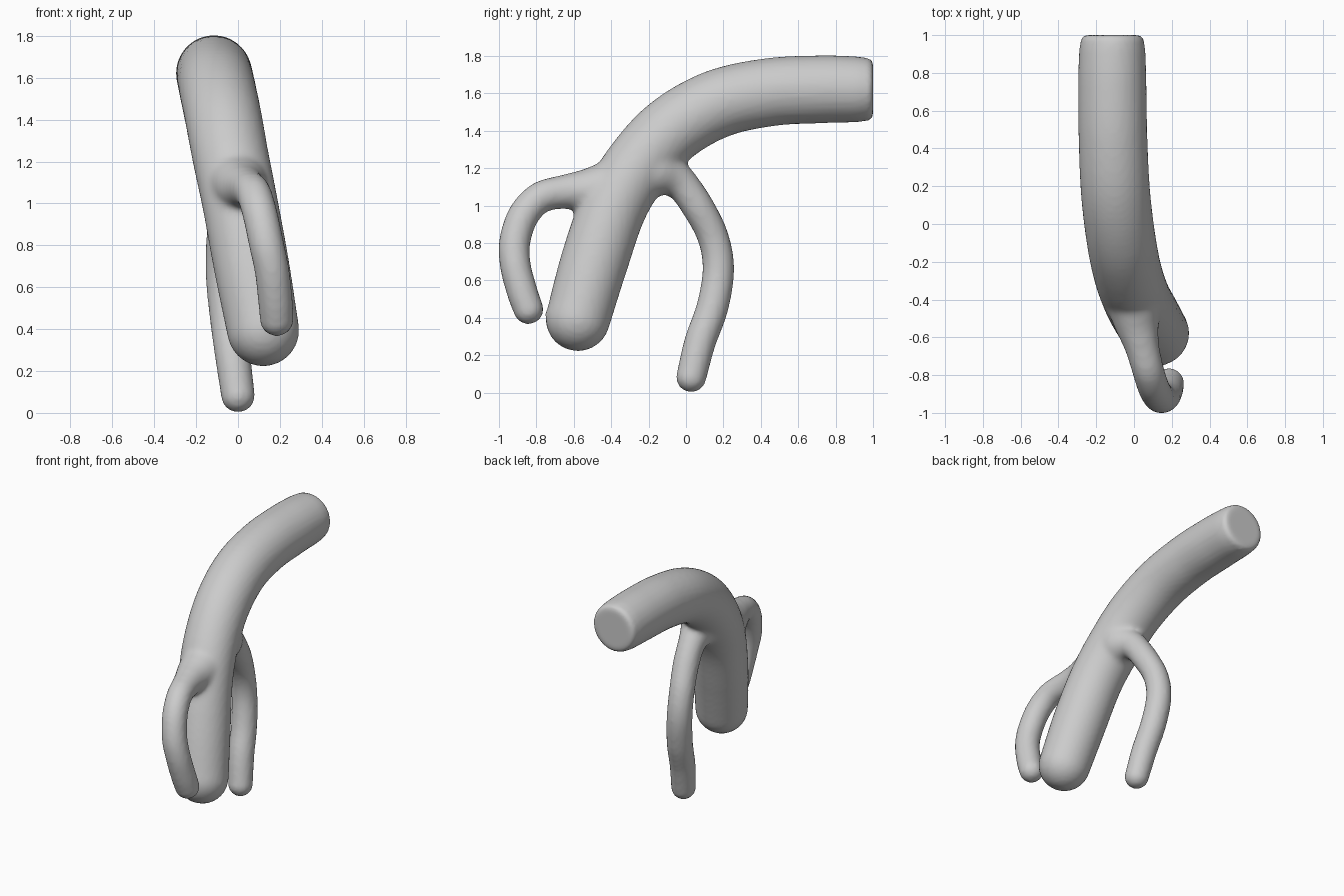
import bpy, bmesh, math
from mathutils import Vector

if "Cube" in bpy.data.objects:
    bpy.data.objects.remove(bpy.data.objects["Cube"])

bm = bmesh.new()
SIDES = 32


def spline(points, steps=8):
    """Catmull-Rom samples of (x, y, z, radius) points."""
    pts = [Vector(p) for p in points]
    pts = [2 * pts[0] - pts[1]] + pts + [2 * pts[-1] - pts[-2]]
    out = []
    for a, b, c, d in zip(pts, pts[1:], pts[2:], pts[3:]):
        for i in range(steps):
            t = i / steps
            out.append(0.5 * (2 * b + (c - a) * t + (2 * a - 5 * b + 4 * c - d) * t * t
                              + (3 * b - a - 3 * c + d) * t ** 3))
    return out + [pts[-2]]


def tube(points, end_round):
    """Sweep a circle; the start is a hemisphere, the end has its edge rounded by end_round."""
    s = spline(points)
    cen = [p.to_3d() for p in s]
    tan = [(cen[min(i + 1, len(s) - 1)] - cen[max(i - 1, 0)]).normalized() for i in range(len(s))]
    rings = []
    r0 = s[0][3]
    for k in range(1, 8):
        a = k / 8 * math.pi / 2
        rings.append((cen[0] - tan[0] * r0 * math.cos(a), tan[0], r0 * math.sin(a)))
    rings += [(c, t, p[3]) for c, t, p in zip(cen, tan, s)]
    r1 = s[-1][3]
    for k in range(1, 7):
        a = k / 6 * math.pi / 2 * 0.97
        rings.append((cen[-1] + tan[-1] * end_round * math.sin(a), tan[-1],
                      r1 - end_round * (1 - math.cos(a))))
    loops = []
    for c, t, r in rings:
        u = (Vector((1, 0, 0)) - t * t.x).normalized()
        v = t.cross(u)
        loops.append([bm.verts.new(c + r * (u * math.cos(w) + v * math.sin(w)))
                      for w in (2 * math.pi * j / SIDES for j in range(SIDES))])
    for a, b in zip(loops, loops[1:]):
        for j in range(SIDES):
            k = (j + 1) % SIDES
            bm.faces.new((a[j], a[k], b[k], b[j]))
    bm.faces.new(loops[0][::-1])
    bm.faces.new(loops[-1])


# Main trunk, from rounded foot to flat rear end
tube([(0.12, -0.578, 0.395, 0.172), (0.065, -0.49, 0.70, 0.180), (0.01, -0.385, 1.00, 0.180),
      (-0.035, -0.25, 1.22, 0.182), (-0.07, -0.07, 1.41, 0.183), (-0.098, 0.17, 1.545, 0.183),
      (-0.111, 0.45, 1.607, 0.182), (-0.115, 0.72, 1.622, 0.181), (-0.115, 0.90, 1.622, 0.176),
      (-0.115, 0.965, 1.622, 0.168)], 0.035)

# Rear branch, hanging down to the ground
tube([(0.0, 0.028, 0.083, 0.080), (-0.025, 0.075, 0.27, 0.084), (-0.05, 0.142, 0.46, 0.085),
      (-0.07, 0.173, 0.66, 0.084), (-0.068, 0.145, 0.83, 0.083), (-0.045, 0.065, 0.99, 0.086),
      (-0.03, -0.035, 1.125, 0.095), (-0.02, -0.14, 1.18, 0.14), (-0.02, -0.22, 1.20, 0.15)], 0.10)

# Front branch, curling over and down
tube([(0.185, -0.843, 0.447, 0.080), (0.178, -0.876, 0.54, 0.082), (0.162, -0.912, 0.68, 0.082),
      (0.135, -0.915, 0.81, 0.083), (0.105, -0.868, 0.95, 0.083), (0.075, -0.775, 1.045, 0.084),
      (0.04, -0.64, 1.075, 0.094), (0.015, -0.53, 1.08, 0.12), (0.0, -0.42, 1.09, 0.15)], 0.10)

mesh = bpy.data.meshes.new("branching_tube")
bm.to_mesh(mesh)
bm.free()
body = bpy.data.objects.new("branching_tube", mesh)
bpy.context.collection.objects.link(body)

# Fuse the parts into one skin
remesh = body.modifiers.new("fuse", 'REMESH')
remesh.mode = 'VOXEL'
remesh.voxel_size = 0.016
dg = bpy.context.evaluated_depsgraph_get()
fused = bpy.data.meshes.new_from_object(body.evaluated_get(dg))
body.modifiers.clear()
body.data = fused

# Soften only the two branch joints
joints = [Vector((-0.02, -0.13, 1.14)), Vector((0.02, -0.57, 1.08))]
group = body.vertex_groups.new(name="joints")
for v in fused.vertices:
    d = min((v.co - j).length for j in joints)
    w = max(0.0, min(1.0, (0.26 - d) / 0.1))
    if w > 0:
        group.add([v.index], w, 'REPLACE')
soft = body.modifiers.new("soften_joints", 'SMOOTH')
soft.vertex_group = "joints"
soft.iterations = 12
relax = body.modifiers.new("relax", 'SMOOTH')
relax.iterations = 2

for p in fused.polygons:
    p.use_smooth = True
